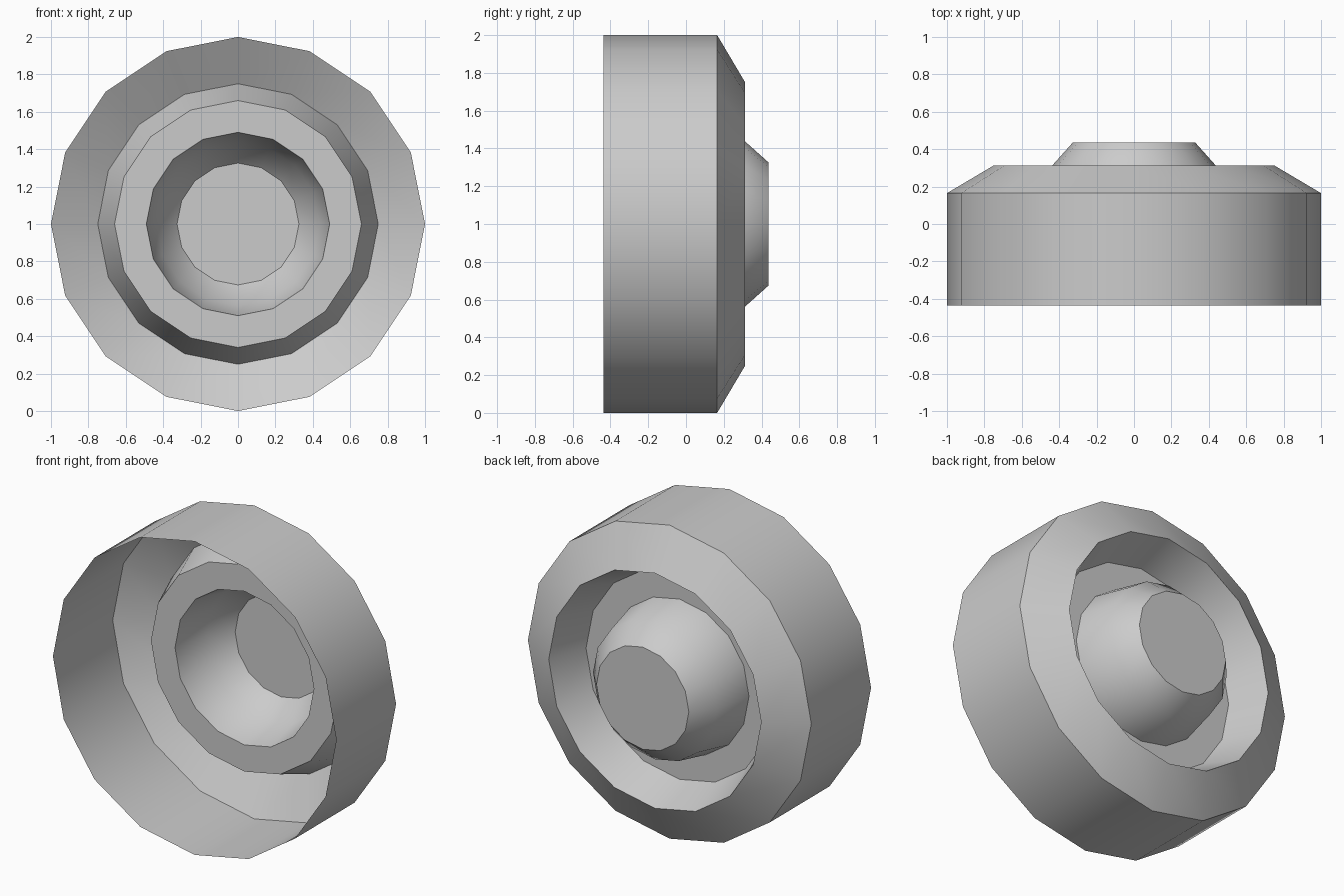
import bpy, bmesh
from math import cos, sin, pi, radians

if "Cube" in bpy.data.objects:
    bpy.data.objects.remove(bpy.data.objects["Cube"])

SIDES = 16


def lathe(name, profile, cap=False):
    """Revolve (radius, y) points around the wheel axle at z = 1."""
    bm = bmesh.new()
    rings = []
    for r, y in profile:
        rings.append([bm.verts.new((r * cos(2 * pi * i / SIDES), y,
                                    1 + r * sin(2 * pi * i / SIDES)))
                      for i in range(SIDES)])
    for a, b in zip(rings, rings[1:]):
        for i in range(SIDES):
            k = (i + 1) % SIDES
            bm.faces.new((a[i], b[i], b[k], a[k]))
    if cap:
        bm.faces.new(rings[-1][::-1])
    mesh = bpy.data.meshes.new(name)
    bm.to_mesh(mesh)
    bm.free()
    obj = bpy.data.objects.new(name, mesh)
    bpy.context.collection.objects.link(obj)
    bpy.ops.object.select_all(action='DESELECT')
    obj.select_set(True)
    bpy.context.view_layer.objects.active = obj
    bpy.ops.object.shade_smooth_by_angle(angle=radians(32))
    return obj


# Tyre: open inner side, tread, sloped shoulder
lathe("tyre", [(1.0, -0.437), (1.0, 0.165), (0.75, 0.313)])

# Recessed rim: wall stepping inwards and flat dish
lathe("rim", [(0.75, 0.313), (0.66, 0.065), (0.49, 0.065)])

# Hub: raised, bevelled and capped on the outer side
lathe("hub", [(0.49, 0.065), (0.437, 0.313), (0.326, 0.437)], cap=True)
